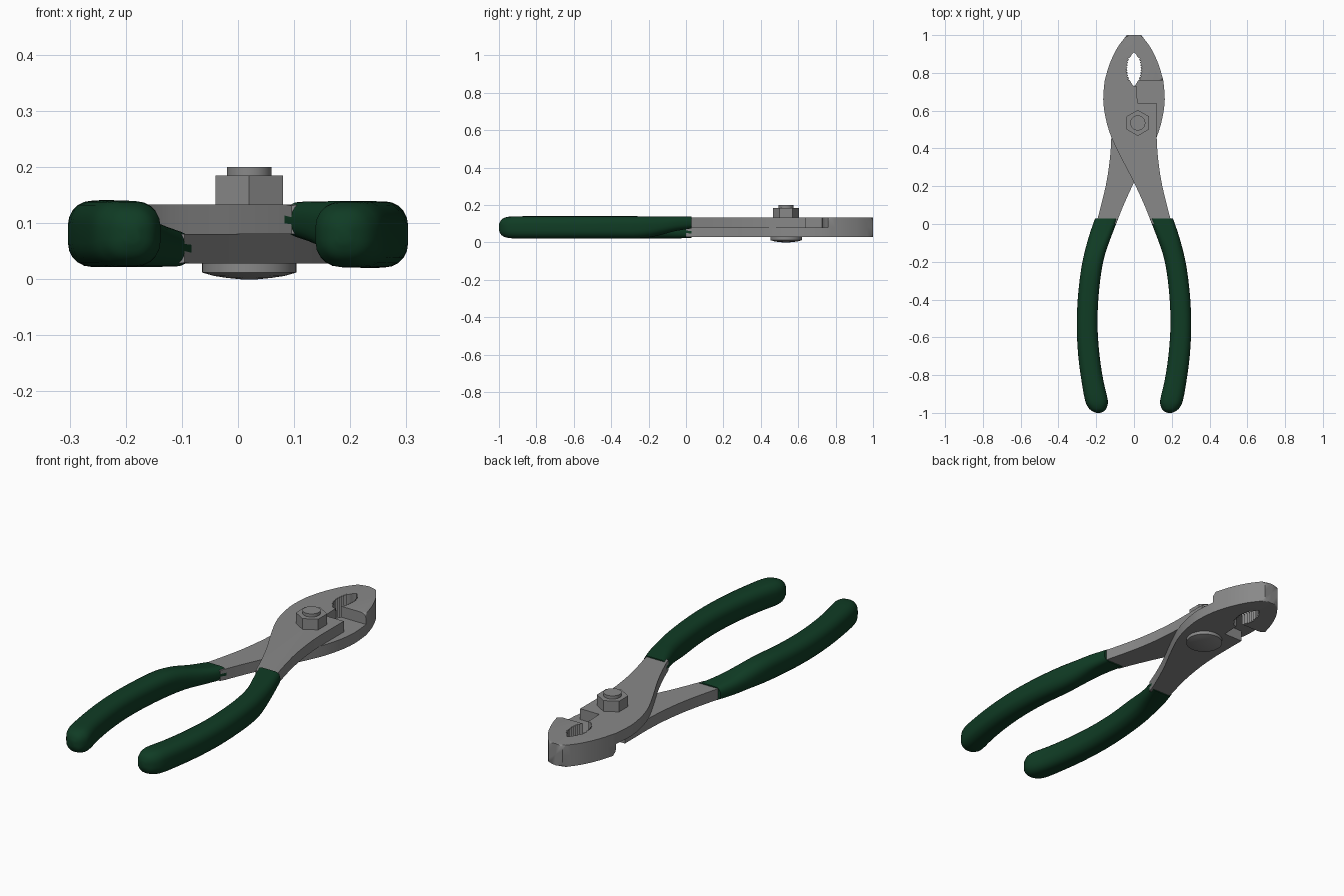
import bpy
import bmesh
import math
from mathutils import Vector

cube = bpy.data.objects.get("Cube")
if cube:
    bpy.data.objects.remove(cube, do_unlink=True)

MID, LOW, TOP = 0.0805, 0.028, 0.133      # joint plane and steel faces


def make_material(name, color, metallic, roughness):
    mat = bpy.data.materials.new(name)
    mat.use_nodes = True
    mat.diffuse_color = color
    shader = mat.node_tree.nodes["Principled BSDF"]
    shader.inputs["Base Color"].default_value = color
    shader.inputs["Metallic"].default_value = metallic
    shader.inputs["Roughness"].default_value = roughness
    return mat


steel = make_material("grey steel", (0.25, 0.25, 0.25, 1), 0.0, 0.5)
rubber = make_material("dark green rubber", (0.005, 0.045, 0.018, 1), 0.0, 0.6)


def finish(bm, name, mat, angle=35, flip=False):
    """Turn a bmesh into an object; flip turns it half round the long axis."""
    if flip:
        for v in bm.verts:
            v.co.x, v.co.z = -v.co.x, 2 * MID - v.co.z
    bmesh.ops.recalc_face_normals(bm, faces=bm.faces)
    mesh = bpy.data.meshes.new(name)
    bm.to_mesh(mesh)
    bm.free()
    mesh.materials.append(mat)
    obj = bpy.data.objects.new(name, mesh)
    bpy.context.collection.objects.link(obj)
    bpy.ops.object.select_all(action="DESELECT")
    obj.select_set(True)
    bpy.context.view_layer.objects.active = obj
    bpy.ops.object.shade_smooth_by_angle(angle=math.radians(angle))
    return obj


def smooth_path(rows, steps):
    """Catmull-Rom interpolation through rows of any width."""
    rows = [Vector(r) for r in rows]
    out = []
    for i in range(len(rows) - 1):
        a, b, c = rows[max(i - 1, 0)], rows[i], rows[i + 1]
        d = rows[min(i + 2, len(rows) - 1)]
        for s in range(steps):
            t = s / steps
            out.append(b + (c - a) * (t / 2)
                       + (a * 2 - b * 5 + c * 4 - d) * (t * t / 2)
                       + (b * 3 - a - c * 3 + d) * (t ** 3 / 2))
    return out + [rows[-1]]


def add_prism(bm, inner, outer, z0, z1, crown_z):
    """Extrude inner + outer chains, rounding the outer chain at crown_z."""
    pts = list(inner) + list(outer)
    low = [bm.verts.new((p[0], p[1], z0)) for p in pts]
    high = [bm.verts.new((p[0], p[1], z1)) for p in pts]
    bm.faces.new(low[::-1])
    bm.faces.new(high)
    n = len(pts)
    for i in range(n):
        j = (i + 1) % n
        bm.faces.new((low[i], low[j], high[j], high[i]))
    ring = (high if crown_z == z1 else low)[len(inner):]
    edges = [bm.edges.get(pair) for pair in zip(ring, ring[1:])]
    result = bmesh.ops.bevel(bm, geom=edges, offset=0.027, segments=4,
                             profile=0.5, affect="EDGES", clamp_overlap=True)
    # the crown fades out from the jaw towards the shank
    for v in result["verts"]:
        fade = min(max((v.co.y - 0.4) / 0.3, 0.08), 0.9)
        v.co.z = crown_z + (v.co.z - crown_z) * fade


# Jaw, joint and shank outlines
def hole_edge(start, end, count):
    """Toothed edge of the pipe grip, running along y."""
    pts = []
    for i in range(count + 1):
        y = start + (end - start) * i / count
        t = (y - 0.82) / 0.09
        depth = 0.034 * max(1 - t * t, 0) ** 0.8
        tooth = 0.009 if i % 2 and abs(t) < 0.75 else 0
        pts.append((-depth - tooth, y))
    return pts


jaw_curve = smooth_path([(-0.155, 0.76), (-0.13, 0.845), (-0.09, 0.93), (-0.038, 1)], 4)
shank_curve = smooth_path([(0.095, 0), (0.055, 0.1), (0, 0.22), (-0.06, 0.335),
                           (-0.12, 0.46), (-0.15, 0.56), (-0.163, 0.66),
                           (-0.155, 0.76)], 3)
shank_outside = smooth_path([(0.12, 0.46), (0.127, 0.35), (0.15, 0.2), (0.2, 0)], 3)

# Order: tip, hole, step of the joint, outside of shank, then the outer chain
upper_inner = ([(0, 1)] + hole_edge(0.91, 0.73, 26)
               + [(0.015, 0.728), (0.018, 0.64), (0.12, 0.64)] + shank_outside)
upper_outer = shank_curve[:-1] + jaw_curve
lower_inner = [(0, 1)] + hole_edge(0.91, 0.76, 22)

# Grip rows: y, inner x, outer x, underside z, top z
grip_rows = smooth_path([
    (0.03, 0.083, 0.206, 0.075, 0.138), (-0.06, 0.118, 0.237, 0.06, 0.139),
    (-0.16, 0.153, 0.264, 0.034, 0.139), (-0.26, 0.174, 0.283, 0.021, 0.139),
    (-0.4, 0.189, 0.298, 0.021, 0.139), (-0.55, 0.193, 0.303, 0.021, 0.139),
    (-0.7, 0.182, 0.295, 0.021, 0.139), (-0.83, 0.162, 0.278, 0.021, 0.139),
    (-0.93, 0.139, 0.26, 0.022, 0.138), (-0.97, 0.144, 0.243, 0.029, 0.131),
    (-0.99, 0.158, 0.223, 0.043, 0.117), (-1, 0.178, 0.2, 0.065, 0.095)], 3)


def make_grip(name, flip):
    bm = bmesh.new()
    rings = []
    for y, x0, x1, z0, z1 in grip_rows:
        r = 0.42 * min(x1 - x0, z1 - z0, 0.1)
        ring = []
        for k in range(24):
            corner, step = divmod(k, 6)
            a = math.radians(90 * corner + 18 * step)
            cx = x1 - r if corner in (0, 3) else x0 + r
            cz = z1 - r if corner in (0, 1) else z0 + r
            ring.append(bm.verts.new((cx + r * math.cos(a), y, cz + r * math.sin(a))))
        rings.append(ring)
    for a, b in zip(rings, rings[1:]):
        for k in range(24):
            j = (k + 1) % 24
            bm.faces.new((a[k], a[j], b[j], b[k]))
    bm.faces.new(rings[0])
    bm.faces.new(rings[-1])
    finish(bm, name, rubber, 50, flip)


# Two identical halves, one turned over
for side, flip in (("left", False), ("right", True)):
    bm = bmesh.new()
    add_prism(bm, upper_inner, upper_outer, MID, TOP, TOP)
    add_prism(bm, lower_inner, jaw_curve, LOW, MID, LOW)
    finish(bm, side + "_handle_steel_half", steel, 35, flip)
    make_grip(side + "_grip", flip)


# Pivot bolt: stacked rings of (radius, z)
def turned(name, profile, sides, turn=0.0):
    bm = bmesh.new()
    rings = []
    for radius, z in profile:
        angles = [turn + math.tau * k / sides for k in range(sides)]
        rings.append([bm.verts.new((0.02 + radius * math.cos(a),
                                    0.535 + radius * math.sin(a), z)) for a in angles])
    for a, b in zip(rings, rings[1:]):
        for k in range(sides):
            j = (k + 1) % sides
            bm.faces.new((a[k], a[j], b[j], b[k]))
    bm.faces.new(rings[0])
    bm.faces.new(rings[-1])
    finish(bm, name, steel, 30)


turned("pivot_nut", [(0.069, 0.13), (0.069, 0.185)], 6, math.pi / 6)
turned("pivot_bolt_end", [(0.04, 0.18), (0.04, 0.2)], 32)
turned("pivot_bolt_head", [(0.084, 0.03), (0.084, 0.012), (0.063, 0.006),
                           (0.04, 0.0025), (0.015, 0)], 40)
